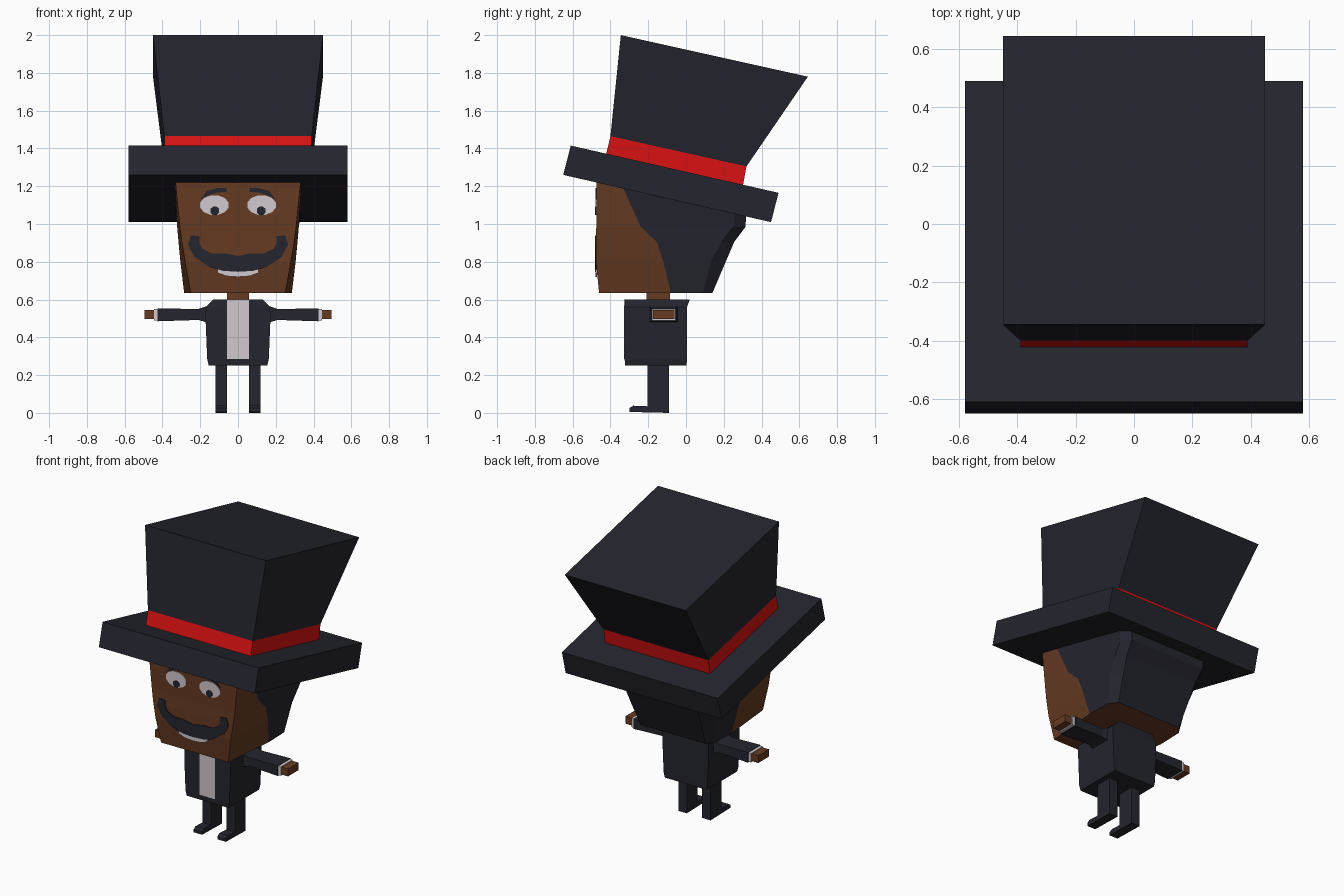
import bpy
import bmesh
import math

default_cube = bpy.data.objects.get("Cube")
if default_cube:
    bpy.data.objects.remove(default_cube, do_unlink=True)


def material(name, rgb):
    m = bpy.data.materials.new(name)
    m.use_nodes = True
    color = (*rgb, 1)
    m.diffuse_color = color
    bsdf = m.node_tree.nodes["Principled BSDF"]
    bsdf.inputs["Base Color"].default_value = color
    bsdf.inputs["Roughness"].default_value = 0.9
    return m


NAVY = material("dark navy", (0.018, 0.018, 0.028))
RED = material("red", (0.7, 0.006, 0.006))
SKIN = material("brown skin", (0.13, 0.043, 0.016))
WHITE = material("off white", (0.64, 0.58, 0.61))


def finish(name, bm, mats):
    bmesh.ops.recalc_face_normals(bm, faces=bm.faces[:])
    mesh = bpy.data.meshes.new(name)
    bm.to_mesh(mesh)
    bm.free()
    for m in mats:
        mesh.materials.append(m)
    obj = bpy.data.objects.new(name, mesh)
    bpy.context.collection.objects.link(obj)
    return obj


def loft(name, rings, *mats, second_strips=()):
    """Skin a closed solid through rings; chosen strips use the second material."""
    bm = bmesh.new()
    loops = [[bm.verts.new(p) for p in ring] for ring in rings]
    n = len(loops[0])
    for a, b in zip(loops, loops[1:]):
        for i in range(n):
            j = (i + 1) % n
            f = bm.faces.new((a[i], a[j], b[j], b[i]))
            f.material_index = int(i in second_strips)
    bm.faces.new(loops[0])
    bm.faces.new(loops[-1])
    return finish(name, bm, mats)


def level(z, hw, y0, y1):
    return [(-hw, y0, z), (hw, y0, z), (hw, y1, z), (-hw, y1, z)]


def tilted(hw, front, back):
    (fy, fz), (by, bz) = front, back
    return [(-hw, fy, fz), (hw, fy, fz), (hw, by, bz), (-hw, by, bz)]


def upright(x, y0, y1, z0, z1):
    return [(x, y0, z0), (x, y1, z0), (x, y1, z1), (x, y0, z1)]


def plate(name, outline, mat, y, depth=0.008):
    """Thin flat plate facing the front, with its outline given in x and z."""
    bm = bmesh.new()
    face = bm.faces.new([bm.verts.new((x, y, z)) for x, z in outline])
    out = bmesh.ops.extrude_face_region(bm, geom=[face])
    moved = [v for v in out["geom"] if isinstance(v, bmesh.types.BMVert)]
    bmesh.ops.translate(bm, verts=moved, vec=(0, depth, 0))
    return finish(name, bm, [mat])


def ellipse(cx, cz, rx, rz, n=12):
    angles = [math.tau * (i + 0.5) / n for i in range(n)]
    return [(cx + rx * math.cos(a), cz + rz * math.sin(a)) for a in angles]


def mirrored(half):
    """Complete an outline whose first and last points lie on the middle line."""
    return half + [(-x, z) for x, z in reversed(half) if x > 0]


# Tilted hat
loft("hat_brim", [tilted(0.58, (-0.65, 1.26), (0.45, 1.01)),
                  tilted(0.58, (-0.61, 1.415), (0.49, 1.165))], NAVY)
loft("hat_band", [tilted(0.39, (-0.425, 1.36), (0.30, 1.195)),
                  tilted(0.39, (-0.40, 1.465), (0.32, 1.305))], RED)
loft("hat_crown", [tilted(0.39, (-0.40, 1.465), (0.32, 1.305)),
                   tilted(0.45, (-0.345, 2.0), (0.645, 1.78))], NAVY)


# Head: each ring runs front corner, hairline, rear side, back corner
def head_ring(z, front, hairline, side, back, slope=0):
    half = [front, hairline, side, back]
    ring = half + [(-x, y) for x, y in reversed(half)]
    return [(x, y, z - slope * y) for x, y in ring]


loft("head", [
    head_ring(0.635, (0.25, -0.46), (0.285, -0.08), (0.28, 0.09), (0.24, 0.14)),
    head_ring(0.8, (0.28, -0.477), (0.305, -0.12), (0.30, 0.13), (0.26, 0.21)),
    head_ring(0.905, (0.297, -0.477), (0.315, -0.155), (0.315, 0.19), (0.27, 0.255)),
    head_ring(0.985, (0.308, -0.475), (0.322, -0.24), (0.32, 0.25), (0.28, 0.315)),
    head_ring(1.15, (0.335, -0.475), (0.337, -0.35), (0.335, 0.26), (0.29, 0.32), 0.227),
], SKIN, NAVY, second_strips=range(1, 6))

# Painted face
for side, s in (("left", 1), ("right", -1)):
    plate(f"{side}_eye", ellipse(s * 0.125, 1.1, 0.078, 0.053), WHITE, -0.48)
    plate(f"{side}_pupil", ellipse(s * 0.123, 1.07, 0.025, 0.024, 8), NAVY, -0.483)
    brow = [(0.06, 1.19), (0.11, 1.19), (0.165, 1.175), (0.2, 1.13),
            (0.15, 1.155), (0.11, 1.167), (0.06, 1.17)]
    plate(f"{side}_eyebrow", [(s * x, z) for x, z in brow], NAVY, -0.48)

plate("teeth", mirrored([(0, 0.75), (0.108, 0.765), (0.105, 0.74),
                         (0.06, 0.724), (0, 0.72)]), WHITE, -0.479)
plate("moustache", mirrored([
    (0, 0.83), (0.07, 0.845), (0.14, 0.845), (0.19, 0.87), (0.205, 0.9),
    (0.205, 0.935), (0.25, 0.94), (0.265, 0.89), (0.23, 0.825),
    (0.15, 0.772), (0.08, 0.752), (0, 0.747)]), NAVY, -0.482)

# Body
loft("neck", [level(0.58, 0.057, -0.21, -0.085),
              level(0.66, 0.057, -0.21, -0.085)], SKIN)
loft("jacket", [level(0.25, 0.155, -0.322, 0.003), level(0.285, 0.163, -0.325, 0.005),
                level(0.5, 0.172, -0.325, 0.005), level(0.56, 0.17, -0.325, 0.005),
                level(0.6, 0.132, -0.322, 0.02)], NAVY)
plate("shirt_front", [(-0.057, 0.285), (0.057, 0.285), (0.057, 0.6), (-0.057, 0.6)],
      WHITE, -0.328)

# Arms and legs
for side, s in (("left", 1), ("right", -1)):
    loft(f"{side}_sleeve", [upright(s * 0.15, -0.195, -0.04, 0.475, 0.57),
                            upright(s * 0.21, -0.18, -0.055, 0.492, 0.55),
                            upright(s * 0.425, -0.185, -0.05, 0.485, 0.553)], NAVY)
    loft(f"{side}_cuff", [upright(s * 0.425, -0.18, -0.055, 0.49, 0.55),
                          upright(s * 0.445, -0.18, -0.055, 0.49, 0.55)], WHITE)
    loft(f"{side}_hand", [upright(s * 0.44, -0.175, -0.062, 0.497, 0.546),
                          upright(s * 0.495, -0.175, -0.062, 0.497, 0.546)], SKIN)
    leg_profile = [(-0.3, 0.005), (-0.09, 0), (-0.09, 0.26), (-0.205, 0.26),
                   (-0.205, 0.035), (-0.28, 0.038), (-0.3, 0.025)]
    loft(f"{side}_leg", [[(s * x, y, z) for y, z in leg_profile]
                         for x in (0.057, 0.12)], NAVY)
